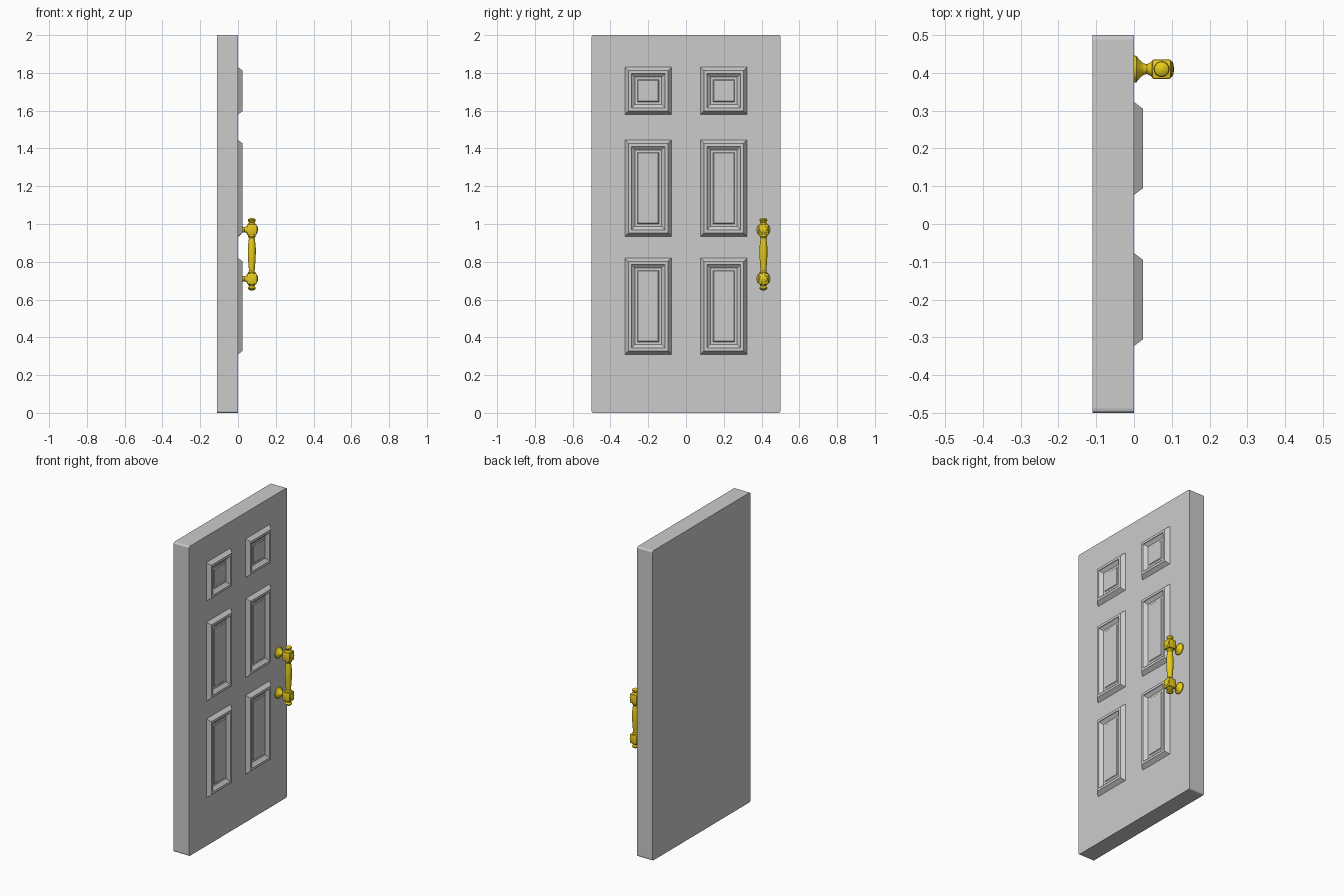
import bpy, bmesh, math
from mathutils import Matrix, Vector

if "Cube" in bpy.data.objects:
    bpy.data.objects.remove(bpy.data.objects["Cube"])

gold = bpy.data.materials.new("gold")
gold.diffuse_color = (0.8, 0.6, 0.01, 1)
gold.use_nodes = True
gold.node_tree.nodes["Principled BSDF"].inputs["Base Color"].default_value = gold.diffuse_color


def finish(name, bm, mat=None, smooth=False):
    bmesh.ops.recalc_face_normals(bm, faces=bm.faces)
    me = bpy.data.meshes.new(name)
    bm.to_mesh(me)
    bm.free()
    ob = bpy.data.objects.new(name, me)
    bpy.context.collection.objects.link(ob)
    if mat:
        me.materials.append(mat)
    if smooth:
        bpy.ops.object.select_all(action='DESELECT')
        ob.select_set(True)
        bpy.context.view_layer.objects.active = ob
        bpy.ops.object.shade_smooth_by_angle(angle=math.radians(35))
    return ob


def box(size, centre):
    bm = bmesh.new()
    bmesh.ops.create_cube(bm, size=1)
    bmesh.ops.scale(bm, vec=size, verts=bm.verts)
    bmesh.ops.translate(bm, vec=centre, verts=bm.verts)
    return bm


def lathe(name, profile, origin, along_x=False, n=24):
    """Turn (radius, height) points about z, or about x."""
    bm = bmesh.new()
    rings = [[bm.verts.new((r * math.cos(2 * math.pi * i / n),
                            r * math.sin(2 * math.pi * i / n), h))
              for i in range(n)] for r, h in profile]
    for a, b in zip(rings, rings[1:]):
        for i in range(n):
            j = (i + 1) % n
            bm.faces.new((a[i], a[j], b[j], b[i]))
    bm.faces.new(rings[0])
    bm.faces.new(rings[-1])
    rot = Matrix.Rotation(math.pi / 2, 4, 'Y') if along_x else Matrix()
    bm.transform(Matrix.Translation(Vector(origin)) @ rot)
    return finish(name, bm, gold, True)


def panel(name, y0, y1, z0, z1):
    """Nested rectangles: (inset, height above the door face)."""
    steps = [(0, 0), (0.018, 0.024), (0.034, 0.024), (0.036, 0.018),
             (0.053, 0.004), (0.066, 0.004), (0.07, 0.008)]
    bm = bmesh.new()
    rings = [[bm.verts.new((x, y, z)) for y, z in
              ((y0 + d, z0 + d), (y1 - d, z0 + d), (y1 - d, z1 - d), (y0 + d, z1 - d))]
             for d, x in steps]
    for a, b in zip(rings, rings[1:]):
        for i in range(4):
            j = (i + 1) % 4
            bm.faces.new((a[i], a[j], b[j], b[i]))
    bm.faces.new(rings[-1])
    bm.faces.new(rings[0])
    finish(name, bm)


# door slab with softened corners
bm = box((0.11, 1, 2), (-0.055, 0, 1))
edges = [e for e in bm.edges if abs(e.verts[0].co.x - e.verts[1].co.x) > 0.05]
bmesh.ops.bevel(bm, geom=edges, offset=0.011, segments=3, profile=0.5, affect='EDGES')
finish("door_slab", bm)

# six moulded panels
for row, z0, z1 in (("bottom", 0.31, 0.82), ("middle", 0.935, 1.445), ("top", 1.58, 1.83)):
    for side, y in (("left", -0.2), ("right", 0.2)):
        panel(f"panel_{row}_{side}", y - 0.123, y + 0.123, z0, z1)

# pull handle: turned grip
HX, HY, HZ = 0.073, 0.41, 0.84
lathe("handle_grip", [(0.018, -0.11), (0.021, -0.097), (0.015, -0.09), (0.016, -0.075),
                      (0.019, -0.04), (0.021, 0.0), (0.021, 0.035), (0.018, 0.065),
                      (0.015, 0.085), (0.021, 0.095), (0.018, 0.11)], (HX, HY, HZ))

for end, s in (("lower", -1), ("upper", 1)):
    z = HZ + s * 0.13
    # square block
    bm = box((0.052, 0.052, 0.058), (HX, HY, z))
    bmesh.ops.bevel(bm, geom=bm.edges[:], offset=0.006, segments=2, profile=0.5, affect='EDGES')
    finish(f"handle_block_{end}", bm, gold, True)
    # flared standoff and front button
    lathe(f"handle_standoff_{end}",
          [(0.036, 0), (0.035, 0.006), (0.029, 0.011), (0.021, 0.018), (0.015, 0.026),
           (0.013, 0.034), (0.016, 0.041), (0.022, 0.049)], (0, HY, z), True)
    lathe(f"handle_button_{end}",
          [(0.021, 0), (0.020, 0.003), (0.014, 0.006), (0.003, 0.008)],
          (HX + 0.025, HY, z), True)
    # ball finial
    lathe(f"handle_finial_{end}",
          [(0.022, s * 0.027), (0.018, s * 0.034), (0.013, s * 0.038), (0.018, s * 0.043),
           (0.021, s * 0.049), (0.019, s * 0.055), (0.012, s * 0.06), (0.002, s * 0.062)],
          (HX, HY, z))
